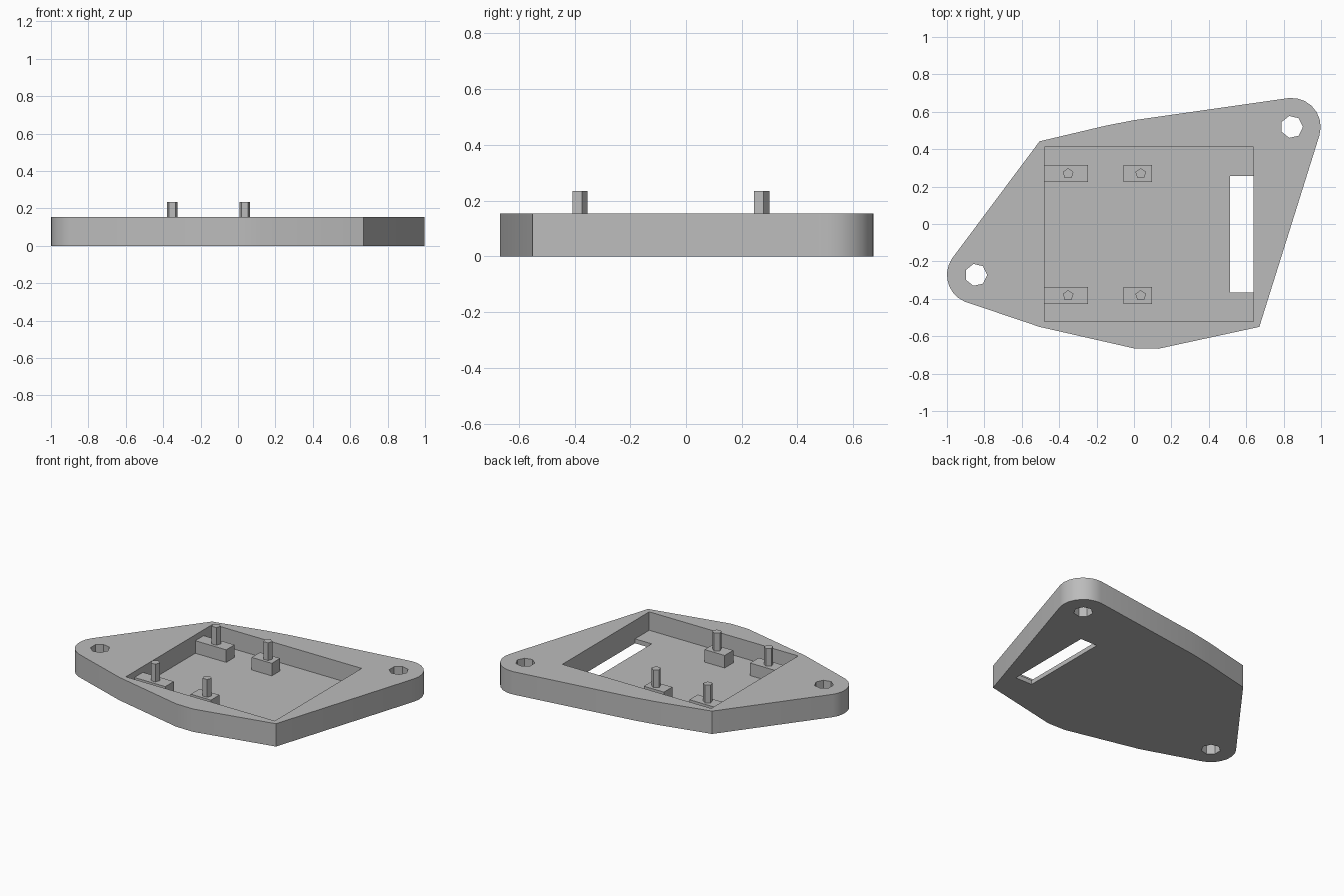
import bpy
import bmesh
from math import radians, cos, sin, tau

if "Cube" in bpy.data.objects:
    bpy.data.objects.remove(bpy.data.objects["Cube"], do_unlink=True)

grey = bpy.data.materials.new("plain grey")
grey.use_nodes = True
grey.diffuse_color = (0.5, 0.5, 0.5, 1)
grey.node_tree.nodes["Principled BSDF"].inputs["Base Color"].default_value = (0.5, 0.5, 0.5, 1)


def prism(name, outline, z0, z1):
    """Extrude a counter-clockwise outline from z0 to z1."""
    bm = bmesh.new()
    base = bm.faces.new([bm.verts.new((x, y, z0)) for x, y in outline])
    ext = bmesh.ops.extrude_face_region(bm, geom=[base], use_keep_orig=True)
    for v in ext["geom"]:
        if isinstance(v, bmesh.types.BMVert):
            v.co.z = z1
    bmesh.ops.recalc_face_normals(bm, faces=bm.faces)
    mesh = bpy.data.meshes.new(name)
    bm.to_mesh(mesh)
    bm.free()
    mesh.materials.append(grey)
    obj = bpy.data.objects.new(name, mesh)
    bpy.context.collection.objects.link(obj)
    return obj


def rect(x0, x1, y0, y1):
    return [(x0, y0), (x1, y0), (x1, y1), (x0, y1)]


def polygon(cx, cy, r, sides, turn=0):
    return [(cx + r * cos(turn + tau * i / sides), cy + r * sin(turn + tau * i / sides))
            for i in range(sides)]


def arc(center, r, start, end, steps=7):
    angles = [radians(start + (end - start) * i / steps) for i in range(steps + 1)]
    return [(center[0] + r * cos(a), center[1] + r * sin(a)) for a in angles]


THICK, FLOOR, BLOCK_TOP, PIN_TOP = 0.155, 0.03, 0.115, 0.235
RIGHT_EAR, LEFT_EAR, EAR_R = (-0.845, -0.272), (0.843, 0.519), 0.155

# Plate with two rounded ears
outline = (arc(RIGHT_EAR, EAR_R, 146, 247)
           + [(-0.505, -0.55), (0.0, -0.665), (0.13, -0.667), (0.67, -0.55)]
           + arc(LEFT_EAR, EAR_R, -17, 95)
           + [(0.0, 0.555), (-0.15, 0.526), (-0.505, 0.442)])
plate = prism("base_plate", outline, 0, THICK)

# Pocket, cable slot and the two screw holes
cutters = [
    prism("pocket_cutter", rect(-0.478, 0.64, -0.52, 0.412), FLOOR, 0.3),
    prism("slot_cutter", rect(0.514, 0.64, -0.367, 0.256), -0.1, 0.08),
    prism("right_hole_cutter", polygon(*RIGHT_EAR, 0.06, 7), -0.1, 0.3),
    prism("left_hole_cutter", polygon(*LEFT_EAR, 0.06, 7), -0.1, 0.3),
]
bpy.context.view_layer.objects.active = plate
for cutter in cutters:
    cutter.hide_render = True
    mod = plate.modifiers.new(cutter.name, "BOOLEAN")
    mod.operation = "DIFFERENCE"
    mod.solver = "EXACT"
    mod.object = cutter
    bpy.ops.object.modifier_apply(modifier=mod.name)
    bpy.data.objects.remove(cutter, do_unlink=True)

# Support blocks, each with a five-sided pin
for end, y0, y1, pin_y in (("back", 0.225, 0.315, 0.269), ("front", -0.428, -0.336, -0.383)):
    for side, x0, x1, pin_x in (("right", -0.478, -0.246, -0.352), ("left", -0.055, 0.096, 0.036)):
        prism(f"{end}_{side}_block", rect(x0, x1, y0, y1), FLOOR, BLOCK_TOP)
        prism(f"{end}_{side}_pin", polygon(pin_x, pin_y, 0.03, 5, tau / 4), BLOCK_TOP, PIN_TOP)

# Smooth the rounded ears only
bpy.ops.object.select_all(action="DESELECT")
plate.select_set(True)
bpy.context.view_layer.objects.active = plate
bpy.ops.object.shade_smooth_by_angle(angle=radians(30))
